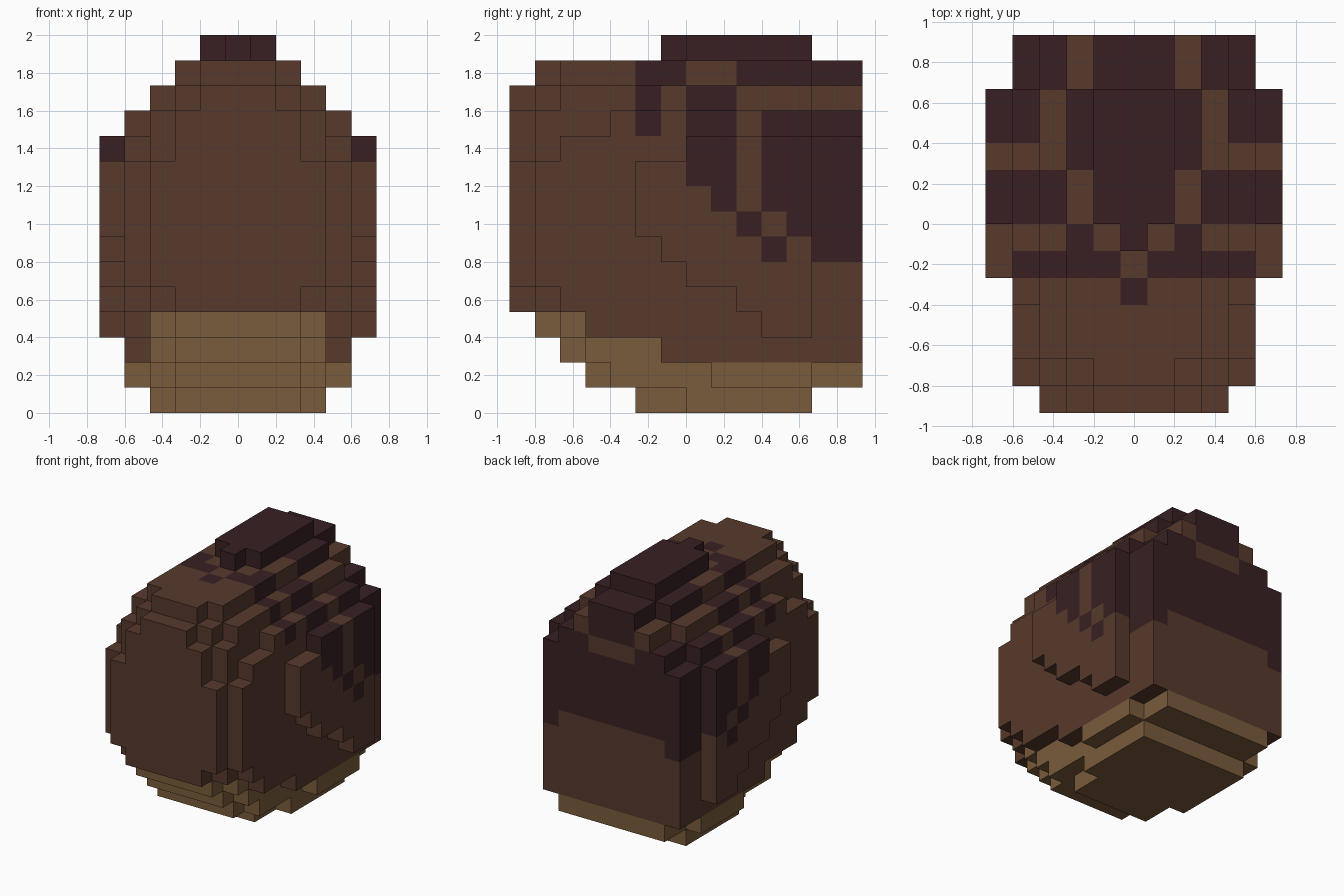
import bpy
import bmesh
from mathutils import Vector

if "Cube" in bpy.data.objects:
    bpy.data.objects.remove(bpy.data.objects["Cube"], do_unlink=True)

UNIT = 2 / 15          # edge length of one block
BROWN, DARK, TAN = range(3)


def make_material(name, color):
    mat = bpy.data.materials.new(name)
    mat.use_nodes = True
    mat.diffuse_color = (*color, 1)
    mat.node_tree.nodes["Principled BSDF"].inputs["Base Color"].default_value = (*color, 1)
    return mat


materials = [
    make_material("warm_brown", (0.095, 0.041, 0.025)),
    make_material("dark_maroon", (0.040, 0.0145, 0.016)),
    make_material("tan", (0.195, 0.107, 0.045)),
]

# Each slab: half width in blocks, first/last row in depth, first/last layer in height
parts = {
    # Stepped rounded shell
    "body": (BROWN, [
        (1, 0, 13, 4, 12), (1, 1, 13, 4, 13),
        (2, 0, 13, 4, 11), (2, 1, 13, 4, 12), (2, 2, 11, 4, 13),
        (3, 0, 13, 5, 9), (3, 1, 13, 4, 11), (3, 2, 11, 4, 12),
        (4, 1, 13, 5, 9), (4, 2, 13, 4, 10), (4, 3, 13, 3, 10),
        (4, 4, 11, 3, 11), (4, 6, 13, 2, 10),
    ]),
    # Raised plates with a stair-stepped lower edge
    "side_plates": (BROWN, [
        (5, 5, 5, 7, 9), (5, 6, 6, 6, 9), (5, 7, 8, 5, 10),
        (5, 9, 9, 4, 10), (5, 10, 11, 3, 10),
    ]),
    # Ridge along the top
    "top_ridge": (DARK, [(0, 6, 6, 14, 14), (1, 7, 11, 14, 14)]),
    # Stepped lower shell
    "underside": (TAN, [
        (2, 1, 13, 3, 3), (3, 2, 13, 3, 3),
        (2, 2, 13, 2, 2), (3, 3, 13, 2, 2),
        (2, 3, 13, 1, 1), (3, 4, 13, 1, 1), (4, 8, 11, 1, 1),
        (2, 5, 11, 0, 0), (3, 7, 11, 0, 0),
    ]),
}

# Dark markings, mirrored: range of distance from the middle, depth rows, height layers
markings = [
    # top
    (0, 0, 4, 4, 13, 13), (1, 4, 5, 5, 11, 13), (2, 2, 6, 6, 13, 13),
    (0, 2, 9, 13, 13, 13),
    # side stripes
    (3, 5, 7, 7, 9, 12), (3, 5, 8, 8, 8, 12), (5, 5, 9, 9, 7, 7),
    (4, 5, 10, 10, 8, 11), (5, 5, 10, 10, 6, 6), (4, 5, 11, 11, 7, 11),
    # back
    (4, 4, 12, 13, 6, 10), (0, 3, 12, 13, 7, 10),
    (2, 3, 12, 13, 11, 11), (0, 1, 12, 13, 12, 12),
]


def is_marked(i, j, k):
    return any(a <= abs(i) <= b and c <= j <= d and e <= k <= f
               for a, b, c, d, e, f in markings)


# Fill the block grid; the first part to claim a cell keeps it
cells = {}
for part, (color, slabs) in parts.items():
    for half, front, back, low, high in slabs:
        for i in range(-half, half + 1):
            for j in range(front, back + 1):
                for k in range(low, high + 1):
                    shade = DARK if color == BROWN and is_marked(i, j, k) else color
                    cells.setdefault((i, j, k), (part, shade))

AXES = [Vector((1, 0, 0)), Vector((0, 1, 0)), Vector((0, 0, 1))]


def build_part(part):
    """Make the outward faces of every block in one part."""
    bm = bmesh.new()
    for cell, (owner, shade) in cells.items():
        if owner != part:
            continue
        center = Vector((cell[0], cell[1] - 6.5, cell[2] + 0.5))
        for axis in range(3):
            for sign in (-1, 1):
                beside = list(cell)
                beside[axis] += sign
                if tuple(beside) in cells:
                    continue
                normal = AXES[axis] * sign
                u = AXES[(axis + 1) % 3]
                v = normal.cross(u)
                corners = [center + (normal + u * s + v * t) / 2
                           for s, t in ((-1, -1), (1, -1), (1, 1), (-1, 1))]
                face = bm.faces.new([bm.verts.new(c * UNIT) for c in corners])
                face.material_index = shade
    bmesh.ops.remove_doubles(bm, verts=bm.verts, dist=UNIT / 100)
    mesh = bpy.data.meshes.new(part)
    bm.to_mesh(mesh)
    bm.free()
    for mat in materials:
        mesh.materials.append(mat)
    bpy.context.collection.objects.link(bpy.data.objects.new(part, mesh))


for part in parts:
    build_part(part)
